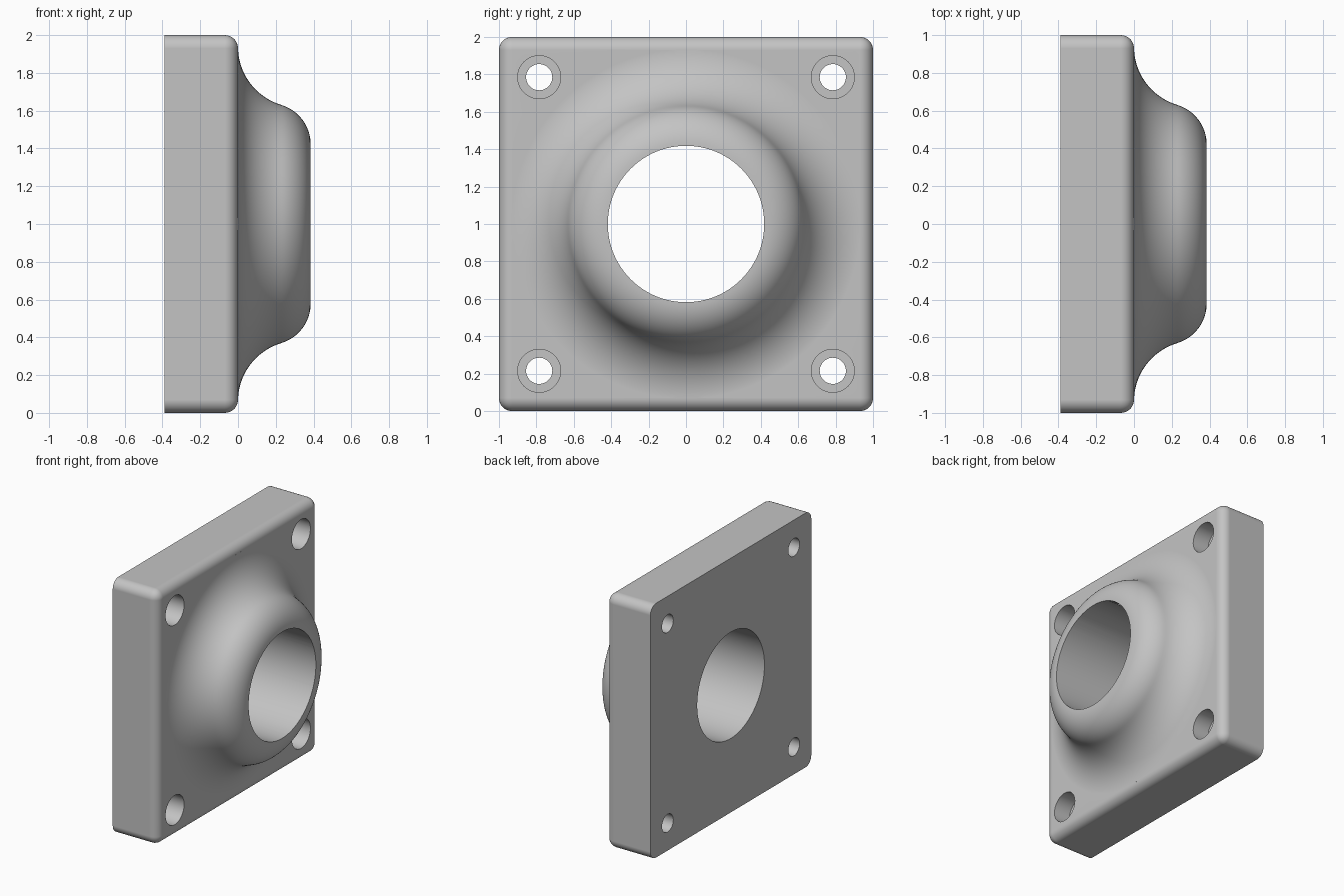
import bpy, bmesh
from math import sin, cos, pi, radians
from mathutils import Vector

cube = bpy.data.objects.get("Cube")
if cube:
    bpy.data.objects.remove(cube, do_unlink=True)

BACK, FACE, TIP = -0.39, 0.0, 0.385   # depths along x
BORE = 0.418

grey = bpy.data.materials.new("light grey metal")
grey.use_nodes = True
grey.diffuse_color = (0.55, 0.55, 0.55, 1)
grey.node_tree.nodes["Principled BSDF"].inputs["Base Color"].default_value = (0.55, 0.55, 0.55, 1)


def add_object(name, bm):
    bmesh.ops.recalc_face_normals(bm, faces=bm.faces)
    mesh = bpy.data.meshes.new(name)
    bm.to_mesh(mesh)
    bm.free()
    mesh.materials.append(grey)
    obj = bpy.data.objects.new(name, mesh)
    bpy.context.collection.objects.link(obj)
    return obj


def lathe(name, profile, y=0, z=1, sides=128):
    """Closed solid turned about an axis parallel to x; profile is (x, radius)."""
    bm = bmesh.new()
    angles = [2 * pi * i / sides for i in range(sides)]
    rings = [[bm.verts.new((x, y + r * cos(a), z + r * sin(a))) for a in angles]
             for x, r in profile]
    for a, b in zip(rings, rings[1:]):
        for i in range(sides):
            j = (i + 1) % sides
            bm.faces.new((a[i], a[j], b[j], b[i]))
    bm.faces.new(rings[0])
    bm.faces.new(rings[-1])
    return add_object(name, bm)


def arc(cx, cr, radius, start, end, steps):
    angles = [radians(start + (end - start) * i / steps) for i in range(steps + 1)]
    return [(cx + radius * cos(a), cr + radius * sin(a)) for a in angles]


def combine(target, other, operation):
    mod = target.modifiers.new(operation.lower(), 'BOOLEAN')
    mod.operation, mod.solver, mod.object = operation, 'EXACT', other
    bpy.context.view_layer.objects.active = target
    bpy.ops.object.modifier_apply(modifier=mod.name)
    bpy.data.objects.remove(other, do_unlink=True)


# Square plate: rounded everywhere except around its flat back
bm = bmesh.new()
bmesh.ops.create_cube(bm, size=1)
for v in bm.verts:
    v.co = Vector((FACE if v.co.x > 0 else BACK, v.co.y * 2, v.co.z * 2 + 1))
edges = [e for e in bm.edges if any(v.co.x > BACK + 0.01 for v in e.verts)]
bmesh.ops.bevel(bm, geom=edges, offset=0.07, segments=8, profile=0.5, affect='EDGES')
flange = add_object("flange_plate", bm)

# Central boss: concave fillet flowing into a convex shoulder
tilt = 73
R_OUT, R_IN = 0.22, 0.317
join_x = TIP - R_OUT + R_OUT * cos(radians(tilt))
join_r = 0.42 + R_OUT * sin(radians(tilt))
fillet = arc(R_IN, join_r + R_IN * sin(radians(tilt)), R_IN, 180, 180 + tilt, 20)
shift = join_x - fillet[-1][0]
fillet = [(x + shift * i / 20, r) for i, (x, r) in enumerate(fillet)]
shoulder = arc(TIP - R_OUT, 0.42, R_OUT, tilt, 0, 16)
profile = [(-0.1, fillet[0][1])] + fillet + shoulder[1:] + [(TIP, 0.3)]
combine(flange, lathe("boss", profile), 'UNION')

# Through bore
combine(flange, lathe("bore_cutter", [(-1, BORE), (1, BORE)]), 'DIFFERENCE')

# Four counterbored bolt holes
for y in (-0.785, 0.785):
    for z in (0.215, 1.785):
        steps = [(-1, 0.07), (-0.14, 0.07), (-0.14, 0.115), (0.2, 0.115)]
        combine(flange, lathe("bolt_hole_cutter", steps, y, z, 48), 'DIFFERENCE')

# Smooth shading with crisp rims
bpy.ops.object.select_all(action='DESELECT')
flange.select_set(True)
bpy.context.view_layer.objects.active = flange
bpy.ops.object.shade_smooth_by_angle(angle=radians(30))
normals = flange.modifiers.new("even_normals", 'WEIGHTED_NORMAL')
normals.keep_sharp = True
